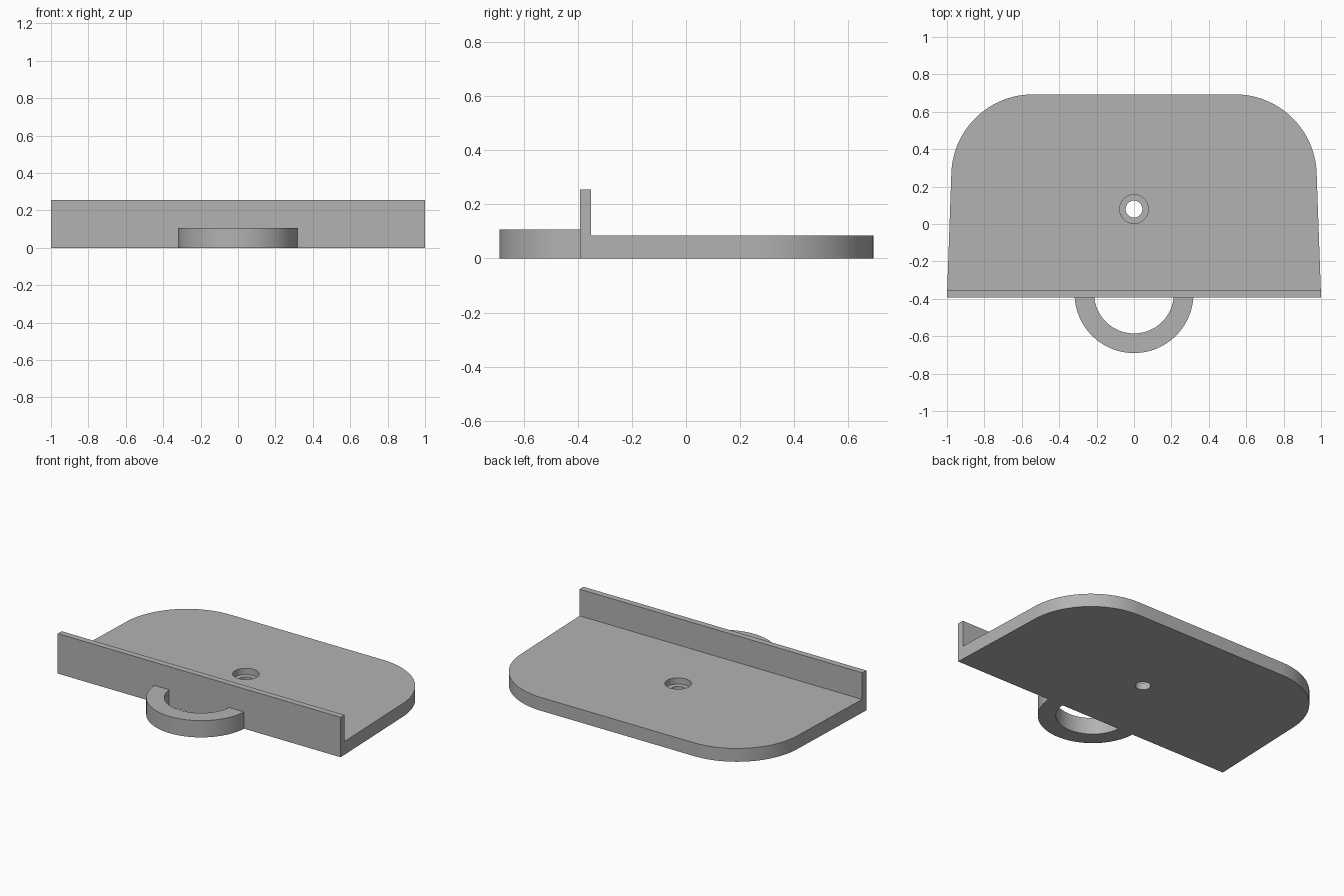
import bpy, bmesh
from math import sin, cos, pi, radians

cube = bpy.data.objects.get("Cube")
if cube:
    bpy.data.objects.remove(cube)

FRONT, WALL_BACK, BACK = -0.392, -0.352, 0.693
PLATE_H, WALL_H, RING_H = 0.085, 0.255, 0.107

grey = bpy.data.materials.new("plain_grey")
grey.use_nodes = True
colour = (0.45, 0.45, 0.45, 1)
grey.diffuse_color = colour
grey.node_tree.nodes["Principled BSDF"].inputs["Base Color"].default_value = colour


def arc(cx, cy, r, start, end, steps):
    """Points along a circular arc, angles in radians."""
    angles = [start + (end - start) * i / steps for i in range(steps + 1)]
    return [(cx + r * cos(a), cy + r * sin(a)) for a in angles]


def prism(name, outline, z0, z1):
    """Extrude a flat outline between two heights."""
    bm = bmesh.new()
    face = bm.faces.new([bm.verts.new((x, y, z0)) for x, y in outline])
    top = bmesh.ops.extrude_face_region(bm, geom=[face])["geom"]
    verts = [g for g in top if isinstance(g, bmesh.types.BMVert)]
    bmesh.ops.translate(bm, verts=verts, vec=(0, 0, z1 - z0))
    bmesh.ops.recalc_face_normals(bm, faces=bm.faces)
    mesh = bpy.data.meshes.new(name)
    bm.to_mesh(mesh)
    bm.free()
    mesh.materials.append(grey)
    obj = bpy.data.objects.new(name, mesh)
    bpy.context.collection.objects.link(obj)
    return obj


def activate(obj):
    bpy.ops.object.select_all(action='DESELECT')
    obj.select_set(True)
    bpy.context.view_layer.objects.active = obj


def drill(target, x, y, r, z0, z1):
    """Cut a round hole and remove the cutter."""
    cutter = prism("hole_cutter", arc(x, y, r, 0, 2 * pi, 48)[:-1], z0, z1)
    cutter.hide_render = True
    mod = target.modifiers.new("hole", 'BOOLEAN')
    mod.operation, mod.solver, mod.object = 'DIFFERENCE', 'EXACT', cutter
    activate(target)
    bpy.ops.object.modifier_apply(modifier=mod.name)
    bpy.data.objects.remove(cutter)


# Base plate: slightly tapered sides and two large rounded back corners
radius = 0.437
right_side = [(0.9987, WALL_BACK)] + arc(0.54, BACK - radius, radius, 0, pi / 2, 32)
left_side = [(-x, y) for x, y in reversed(right_side)]
plate = prism("base_plate", right_side + left_side, 0, PLATE_H)

# Counterbored screw hole
drill(plate, 0, 0.08, 0.077, PLATE_H - 0.04, PLATE_H + 0.1)
drill(plate, 0, 0.08, 0.045, -0.1, PLATE_H + 0.1)

# Upright front wall
wall = prism("front_wall", [(-1, FRONT), (1, FRONT), (0.9987, WALL_BACK),
                            (-0.9987, WALL_BACK)], 0, WALL_H)

# Half-ring loop on the front, its ends flush with the wall
ring_y = -0.372
outline = []
for r, flip in ((0.318, 1), (0.213, -1)):
    dip = math_angle = (ring_y - FRONT) / r
    outline += arc(0, ring_y, r, pi + dip, 2 * pi - dip, 48)[::flip]
ring = prism("front_loop", outline, 0, RING_H)

for part in (plate, wall, ring):
    activate(part)
    bpy.ops.object.shade_smooth_by_angle(angle=radians(30))
